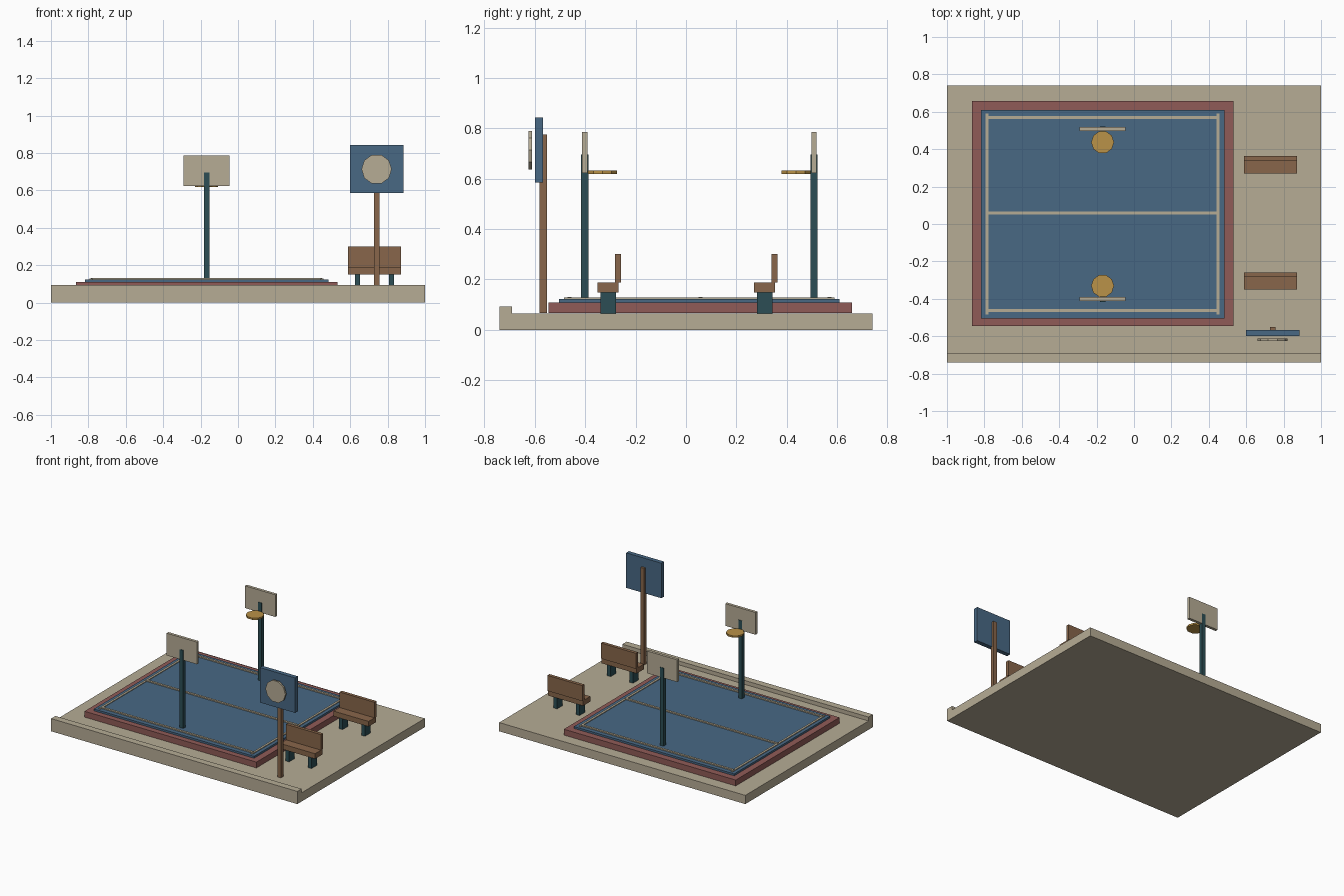
import bpy
import bmesh
from math import radians
from mathutils import Matrix

cube = bpy.data.objects.get("Cube")
if cube:
    bpy.data.objects.remove(cube, do_unlink=True)


def material(name, rgb):
    mat = bpy.data.materials.new(name)
    mat.use_nodes = True
    colour = (*rgb, 1)
    mat.diffuse_color = colour
    bsdf = next(n for n in mat.node_tree.nodes if n.type == "BSDF_PRINCIPLED")
    bsdf.inputs["Base Color"].default_value = colour
    return mat


TAN = material("tan concrete", (.468, .413, .301))
BLUE = material("court blue", (.065, .138, .231))
RED = material("brick red", (.279, .105, .095))
ORANGE = material("hoop orange", (.491, .287, .065))
BROWN = material("wood brown", (.246, .133, .069))
TEAL = material("dark teal metal", (.025, .076, .089))


def finish(name, bm, mat):
    mesh = bpy.data.meshes.new(name)
    bm.to_mesh(mesh)
    bm.free()
    mesh.materials.append(mat)
    obj = bpy.data.objects.new(name, mesh)
    bpy.context.collection.objects.link(obj)
    return obj


def box(name, mat, x, y, z):
    """Box spanning the given (low, high) ranges."""
    bm = bmesh.new()
    spans = (x, y, z)
    centre = [(a + b) / 2 for a, b in spans]
    size = [b - a for a, b in spans]
    bmesh.ops.create_cube(
        bm, size=1,
        matrix=Matrix.Translation(centre) @ Matrix.Diagonal((*size, 1)))
    return finish(name, bm, mat)


def disc(name, mat, centre, radius, depth, upright=False):
    """Ten-sided disc with corners on the x axis."""
    bm = bmesh.new()
    turn = Matrix.Rotation(radians(90 if upright else 0), 4, "X")
    bmesh.ops.create_cone(bm, cap_ends=True, segments=10, radius1=radius,
                          radius2=radius, depth=depth)
    # Align a corner with +x whatever the primitive's start angle
    corner = max(bm.verts, key=lambda v: v.co.x).co
    spin = Matrix.Rotation(-corner.xy.angle_signed((1, 0)) * -1, 4, "Z") \
        if abs(corner.y) > 1e-4 else Matrix.Identity(4)
    bm.transform(Matrix.Translation(centre) @ turn @ spin)
    return finish(name, bm, mat)


def around(c, half):
    return (c - half, c + half)


# Ground slab and front curb
box("ground_slab", TAN, (-1, 1), (-.74, .74), (0, .064))
box("front_curb", TAN, (-1, 1), (-.74, -.69), (.064, .093))

# Court layers
box("court_border", RED, (-.865, .532), (-.546, .658), (.066, .109))
box("court_floor", BLUE, (-.818, .484), (-.505, .609), (.109, .123))

# Painted court lines
for side, x in (("right", -.785), ("left", .45)):
    box(side + "_sideline", TAN, around(x, .008), (-.484, .59), (.123, .128))
for part, y in (("front_baseline", -.463), ("centre_line", .058),
                ("back_baseline", .569)):
    box(part, TAN, (-.785, .45), around(y, .008), (.123, .131))

# Hoops face each other across the court
HOOP_X = -.168
for end, y, inward in (("front", -.402, 1), ("back", .508, -1)):
    box(end + "_hoop_pole", TEAL, around(HOOP_X, .0145), around(y, .0142),
        (.123, .696))
    box(end + "_backboard", TAN, around(HOOP_X, .123), around(y, .0105),
        (.622, .785))
    disc(end + "_hoop", ORANGE, (HOOP_X, y + inward * .071, .625), .061, .013)

# Benches
BENCH_X = .73
for end, y in (("front", -.309), ("back", .312)):
    box(end + "_bench_seat", BROWN, around(BENCH_X, .142), around(y, .042),
        (.149, .187))
    box(end + "_bench_back", BROWN, around(BENCH_X, .142),
        around(y + .039, .012), (.187, .301))
    for side, dx in (("right", -.091), ("left", .091)):
        box(f"{end}_bench_{side}_leg", TEAL, around(BENCH_X + dx, .014),
            around(y, .031), (.064, .149))

# Sign post, panel and disc
SIGN_X = .741
box("sign_post", BROWN, around(SIGN_X, .0145), (-.581, -.552), (.066, .775))
box("sign_panel", BLUE, around(SIGN_X, .143), (-.6, -.568), (.585, .842))
disc("sign_disc", TAN, (SIGN_X, -.618, .713), .081, .013, upright=True)
